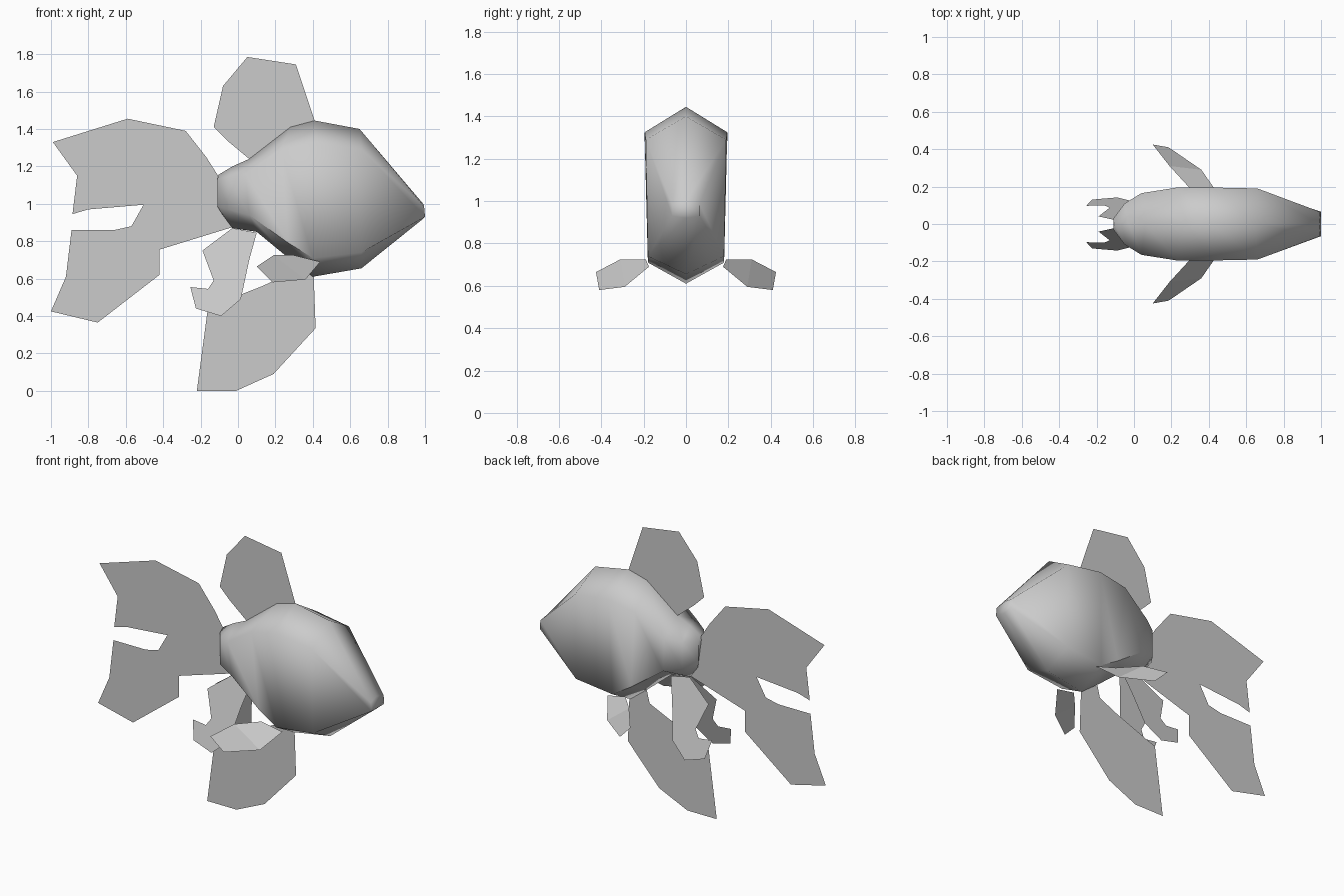
import bpy

def make_mesh(name, verts, faces, smooth=False):
    me = bpy.data.meshes.new(name)
    me.from_pydata(verts, [], faces)
    me.update()
    ob = bpy.data.objects.new(name, me)
    bpy.context.collection.objects.link(ob)
    if smooth:
        bpy.ops.object.select_all(action='DESELECT')
        ob.select_set(True)
        bpy.context.view_layer.objects.active = ob
        bpy.ops.object.shade_smooth_by_angle(angle=1.1)
    return ob

def fin(name, outline, y=lambda z: 0.0):
    """Thin sheet from an x,z outline; y may lean with height."""
    return make_mesh(name, [(x, y(z), z) for x, z in outline], [range(len(outline))])

# Body: six-sided sections from snout to tail root
# each: top (x, z), upper side (x, half width, z), lower side (x, half width, z), bottom (x, z)
sections = [
    ((0.99, 1.00), (0.995, 0.065, 0.985), (1.0, 0.065, 0.93), (0.99, 0.92)),
    ((0.65, 1.40), (0.66, 0.19, 1.29), (0.66, 0.18, 0.74), (0.66, 0.655)),
    ((0.41, 1.445), (0.42, 0.195, 1.325), (0.40, 0.18, 0.71), (0.40, 0.61)),
    ((0.28, 1.41), (0.23, 0.195, 1.29), (0.27, 0.175, 0.79), (0.27, 0.71)),
    ((0.06, 1.24), (0.04, 0.165, 1.16), (0.06, 0.15, 0.94), (0.10, 0.85)),
    ((-0.03, 1.20), (-0.05, 0.11, 1.14), (-0.05, 0.11, 0.97), (-0.03, 0.87)),
    ((-0.105, 1.155), (-0.11, 0.03, 1.13), (-0.11, 0.03, 0.985), (-0.085, 0.945)),
]
verts, faces = [], []
for t, u, l, b in sections:
    verts += [(t[0], 0, t[1]), u, l, (b[0], 0, b[1]),
              (l[0], -l[1], l[2]), (u[0], -u[1], u[2])]
n = 6
for s in range(len(sections) - 1):
    for i in range(n):
        j = (i + 1) % n
        faces.append((s*n + i, s*n + j, (s+1)*n + j, (s+1)*n + i))
last = (len(sections) - 1) * n
faces += [range(n - 1, -1, -1), range(last, last + n)]
make_mesh("body", verts, faces, smooth=True)

# Forked tail fin
fin("tail_fin", [
    (-0.99, 1.33), (-0.59, 1.455), (-0.28, 1.39), (-0.17, 1.25), (-0.10, 1.14),
    (-0.03, 0.875), (-0.42, 0.755), (-0.42, 0.62), (-0.75, 0.365), (-1.0, 0.425),
    (-0.92, 0.61), (-0.89, 0.86), (-0.66, 0.86), (-0.57, 0.88), (-0.505, 0.995),
    (-0.80, 0.97), (-0.885, 0.945), (-0.86, 1.15)])

# Fin on the back
fin("dorsal_fin", [
    (0.05, 1.785), (0.31, 1.745), (0.41, 1.445), (0.28, 1.41), (0.06, 1.24),
    (-0.06, 1.34), (-0.13, 1.41), (-0.08, 1.63)])

# Long central fin under the belly
fin("belly_fin", [
    (-0.22, 0), (-0.01, 0), (0.19, 0.09), (0.415, 0.335), (0.405, 0.61),
    (0.28, 0.70), (0.26, 0.62), (0.13, 0.56), (-0.10, 0.47), (-0.16, 0.45)])

for side, tag in ((-1, "right"), (1, "left")):
    # Ragged rear fins, splaying outward as they hang
    fin("rear_fin_" + tag, [
        (-0.03, 0.87), (0.10, 0.845), (0.06, 0.70), (0.015, 0.49), (-0.09, 0.40),
        (-0.225, 0.44), (-0.255, 0.555), (-0.16, 0.545), (-0.13, 0.59), (-0.19, 0.75)],
        y=lambda z: side * 0.29 * (0.89 - z))
    # Side fins, swept back
    pts = [(0.10, 0.425, 0.665), (0.185, 0.41, 0.58), (0.36, 0.29, 0.595),
           (0.44, 0.175, 0.69), (0.30, 0.19, 0.725), (0.19, 0.31, 0.725)]
    make_mesh("side_fin_" + tag, [(x, side * y, z) for x, y, z in pts],
              [(0, 1, 2, 5), (2, 3, 4, 5)])
